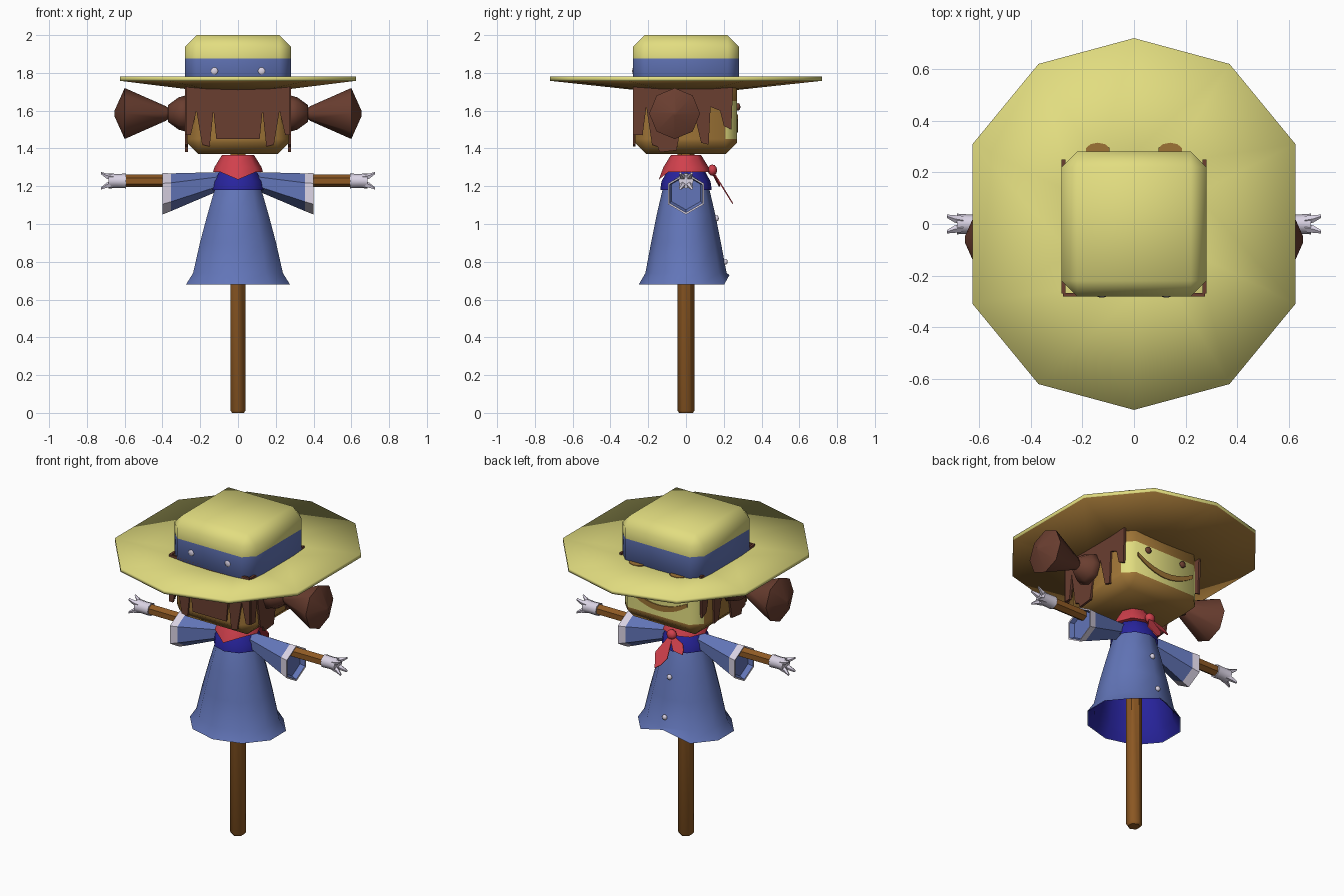
import bpy, bmesh, math
from mathutils import Vector

cube = bpy.data.objects.get("Cube")
if cube:
    bpy.data.objects.remove(cube, do_unlink=True)


def material(name, *rgb):
    lin = [(c / 255 / 12.92) if c < 11 else ((c / 255 + 0.055) / 1.055) ** 2.4 for c in rgb]
    m = bpy.data.materials.new(name)
    m.use_nodes = True
    m.diffuse_color = (*lin, 1)
    m.node_tree.nodes["Principled BSDF"].inputs["Base Color"].default_value = (*lin, 1)
    return m


STRAW = material("straw yellow", 226, 221, 128)
TAN = material("sackcloth tan", 158, 116, 54)
HAIR = material("hair brown", 106, 62, 48)
BLUE = material("cloth blue", 98, 117, 184)
NAVY = material("lining navy", 40, 36, 158)
RED = material("scarf red", 208, 64, 76)
WOOD = material("wood brown", 143, 90, 36)
WHITE = material("glove white", 218, 211, 228)


def finish(name, bm, mats, rule=None, angle=50):
    """Turn a bmesh into an object; rule picks a material index per face."""
    bmesh.ops.recalc_face_normals(bm, faces=bm.faces)
    bm.normal_update()
    for f in bm.faces:
        f.smooth = angle > 0
        if rule:
            f.material_index = rule(f)
    me = bpy.data.meshes.new(name)
    bm.to_mesh(me)
    bm.free()
    for m in mats:
        me.materials.append(m)
    if 0 < angle < 180:
        me.set_sharp_from_angle(angle=math.radians(angle))
    ob = bpy.data.objects.new(name, me)
    bpy.context.collection.objects.link(ob)
    return ob


def loft(name, rings, mats, cap=True, rule=None, angle=50):
    """Skin a list of equal-length point rings."""
    bm = bmesh.new()
    loops = [[bm.verts.new(p) for p in r] for r in rings]
    n = len(loops[0])
    for a, b in zip(loops, loops[1:]):
        for i in range(n):
            j = (i + 1) % n
            bm.faces.new((a[i], a[j], b[j], b[i]))
    if cap:
        bm.faces.new(loops[0])
        bm.faces.new(loops[-1])
    return finish(name, bm, mats, rule, angle)


def ring_z(z, rx, ry, n):
    """Level ring with its first corner toward +y."""
    return [Vector((rx * math.sin(t), ry * math.cos(t), z))
            for t in (2 * math.pi * i / n for i in range(n))]


def ring_x(x, r, n, y=0, z=0):
    """Upright ring across the x axis with a corner on top."""
    return [Vector((x, y + r * math.sin(t), z + r * math.cos(t)))
            for t in (2 * math.pi * i / n for i in range(n))]


def soft_box(name, half, z0, z1, mats, cuts, rule):
    bm = bmesh.new()
    bmesh.ops.create_cube(bm, size=1)
    for v in bm.verts:
        v.co = Vector((v.co.x * 2 * half, v.co.y * 2 * half, z1 if v.co.z > 0 else z0))
    bmesh.ops.bevel(bm, geom=bm.edges[:], offset=0.06, segments=1, affect='EDGES')
    for z in cuts:
        bmesh.ops.bisect_plane(bm, geom=bm.verts[:] + bm.edges[:] + bm.faces[:],
                               plane_co=(0, 0, z), plane_no=(0, 0, 1))
    return finish(name, bm, mats, rule, 60)


def plate(name, pts, place, thick, mat):
    """Flat outline extruded; place maps (u, v, w) to space."""
    return loft(name, [[place(u, v, w) for u, v in pts] for w in (0, thick)], [mat], angle=0)


def ball(name, pos, size, mat):
    bm = bmesh.new()
    bmesh.ops.create_uvsphere(bm, u_segments=10, v_segments=6, radius=1)
    for v in bm.verts:
        v.co = Vector(pos) + Vector([a * b for a, b in zip(v.co, size)])
    return finish(name, bm, [mat], angle=180)


# Post, with a slightly worn foot
loft("post", [ring_z(0, .036, .036, 6), ring_z(.012, .045, .045, 6),
              ring_z(1.4, .045, .045, 6)], [WOOD])

# Head with a painted face, and the hat crown with its band
soft_box("head", .27, 1.37, 1.8, [TAN, STRAW], (1.45, 1.65),
         lambda f: int(f.normal.y > .3 and 1.45 < f.calc_center_median().z < 1.65))
soft_box("hat_crown", .28, 1.68, 2.0, [STRAW, BLUE], (1.875,),
         lambda f: int(f.calc_center_median().z < 1.875))

# Dished ten-sided brim with a darker underside
quarter = [(0, .72), (.37, .62), (.625, .31)]
half = quarter + [(x, -y) for x, y in reversed(quarter)]
outline = half + [(-x, y) for x, y in reversed(half[1:-1])]
loft("hat_brim", [[(x * s, y * s, z) for x, y in outline]
                  for s, z in ((.38, 1.735), (1, 1.78), (1, 1.758), (.38, 1.71))],
     [STRAW, TAN], rule=lambda f: int(f.normal.z < -.5), angle=180)

# Smile, eyes and hat details
us = [-.2 + .04 * i for i in range(11)]
smile = [(u, 1.485 + 1.8 * u * u) for u in us] + [(u, 1.52 + 1.5 * u * u) for u in reversed(us)]
plate("smile", smile, lambda u, v, w: (u, .268 + w, v), .008, TAN)
for side, tag in ((1, "left"), (-1, "right")):
    ball(tag + "_eye", (side * .125, .275, 1.62), (.02, .013, .02), HAIR)
    ball(tag + "_band_button", (side * .125, -.278, 1.81), (.02, .007, .02), WHITE)
    loft(tag + "_brim_patch", [[p + Vector((side * .14, .285, 0)) for p in ring_z(z, .048, .03, 10)]
                               for z in (1.738, 1.746)], [TAN])

# Ragged hair on the back and the sides of the head
fringe = [(.275, 1.76), (.275, 1.47), (.25, 1.47), (.22, 1.6), (.19, 1.42),
          (.15, 1.41), (.13, 1.6), (.115, 1.45)]
plate("back_hair", fringe + [(-u, v) for u, v in reversed(fringe)],
      lambda u, v, w: (u, -.268 - w, v), .012, HAIR)
locks = [(-.27, 1.76), (-.27, 1.47), (-.23, 1.47), (-.21, 1.62), (-.18, 1.42), (-.15, 1.41),
         (-.14, 1.38), (-.05, 1.39), (-.02, 1.55), (.04, 1.6), (.08, 1.43), (.12, 1.42),
         (.13, 1.62), (.18, 1.6), (.2, 1.52), (.24, 1.5), (.25, 1.76)]

for s, tag in ((1, "left"), (-1, "right")):
    plate(tag + "_hair", locks, lambda u, v, w: (s * (.266 + w), u, v), .014, HAIR)

    # Bunches tied in a bulb and a flared tail
    for part, prof in (("bunch_bulb", ((.25, .07), (.28, .095), (.315, .085), (.37, .045))),
                       ("bunch_tail", ((.36, .025), (.385, .04), (.6, .135), (.655, .012)))):
        loft(f"{tag}_{part}", [ring_x(s * x, r, 8, -.06, 1.585) for x, r in prof], [HAIR], angle=60)

    # Bell sleeve, cuff band and recessed end
    sleeve = [(.08, .045, 1.23), (.355, .1, 1.168), (.4, .11, 1.16), (.398, .1, 1.16), (.37, .09, 1.165)]
    loft(tag + "_sleeve", [ring_x(s * x, r, 6, 0, z) for x, r, z in sleeve], [BLUE, WHITE],
         rule=lambda f: int(.36 < abs(f.calc_center_median().x) and len(f.verts) == 4
                            and max(abs(v.co.x) for v in f.verts) > .399), angle=40)

    # Stick arm and glove with four splayed fingers
    loft(tag + "_arm", [ring_x(s * x, .033, 6, 0, 1.228) for x in (.1, .62)], [WOOD])
    loft(tag + "_glove", [ring_x(s * x, r, 8, 0, 1.228)
                          for x, r in ((.592, .039), (.64, .037), (.685, .04))], [WHITE])
    for a in (1, -1):
        for b in (1, -1):
            loft(tag + "_finger", [ring_x(s * x, r, 5, a * y, 1.228 + b * z) for x, r, y, z in
                                   ((.66, .018, .014, .017), (.695, .015, .02, .024),
                                    (.724, .007, .03, .04))], [WHITE])

# Dress with a flared hem, a notch at its front and a dark lining
dress = ((1.27, .09, .09), (1.2, .125, .12), (1.05, .17, .155), (.9, .212, .185),
         (.74, .25, .215), (.68, .289, .25))


def skirt(name, k, mat, top):
    rings = [ring_z(z, rx * k, ry * k, 10) for z, rx, ry in dress]
    rings[-1][0] += Vector((0, -.02, .05))
    loft(name, rings[top:], [mat], cap=False, angle=60)


skirt("dress", 1, BLUE, 0)
skirt("dress_lining", .98, NAVY, 1)
for y, z in ((.162, 1.03), (.209, .8)):
    ball("dress_button", (0, y, z), (.016, .012, .016), WHITE)

# Collar and neckerchief, pointed at one side and knotted at the other
loft("collar", [ring_z(1.28, .1, .1, 10), ring_z(1.225, .135, .13, 10),
                ring_z(1.18, .142, .136, 10)], [NAVY], cap=False)
scarf = [ring_z(1.365, .085, .08, 8), ring_z(1.3, .125, .12, 8), ring_z(1.275, .132, .132, 8)]
scarf[2][4] += Vector((0, -.012, -.04))
loft("scarf", scarf, [RED], angle=60)
ball("scarf_knot", (0, .14, 1.285), (.032, .025, .03), RED)


def tail(name, tip, wide):
    root, end = Vector((0, .145, 1.28)), Vector(tip)
    flow = end - root
    across = flow.cross(Vector((0, 1, .7))).normalized()
    leaf = [(-.01, 0), (-wide, .6), (-wide * .6, .85), (0, 1), (wide, .6), (.01, 0)]
    lift = flow.cross(across).normalized()
    plate(name, leaf, lambda u, v, w: root + flow * v + across * u + lift * w, .006, RED)


tail("long_scarf_tail", (.04, .25, 1.11), .045)
tail("short_scarf_tail", (-.1, .18, 1.2), .035)
